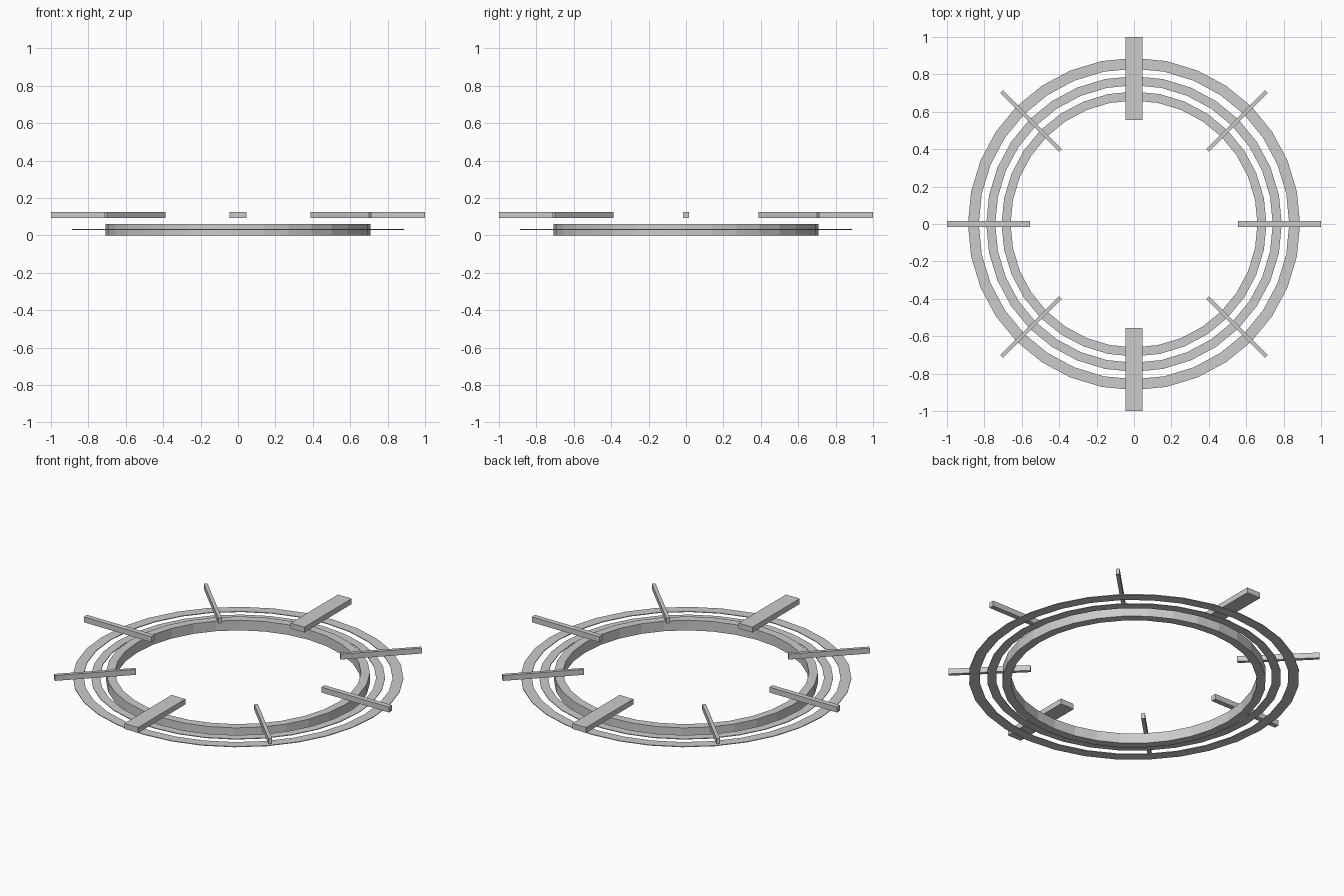
import bpy, bmesh
from math import sin, cos, pi

if "Cube" in bpy.data.objects:
    bpy.data.objects.remove(bpy.data.objects["Cube"])

SIDES = 32


def add_object(name, bm):
    bmesh.ops.recalc_face_normals(bm, faces=bm.faces)
    mesh = bpy.data.meshes.new(name)
    bm.to_mesh(mesh)
    bm.free()
    bpy.context.collection.objects.link(bpy.data.objects.new(name, mesh))


def ring(name, r_in, r_out, z0, z1):
    """Rectangular profile swept around z."""
    bm = bmesh.new()
    loops = []
    for i in range(SIDES):
        a = 2 * pi * i / SIDES
        loops.append([bm.verts.new((r * cos(a), r * sin(a), z))
                      for r, z in ((r_in, z0), (r_out, z0), (r_out, z1), (r_in, z1))])
    for i in range(SIDES):
        p, q = loops[i], loops[(i + 1) % SIDES]
        for k in range(4):
            n = (k + 1) % 4
            bm.faces.new((p[k], q[k], q[n], p[n]))
    add_object(name, bm)


def marker(name, angle, width, r0=0.557, r1=1.0, z0=0.094, z1=0.126):
    """Radial box pointing outward at the given angle."""
    bm = bmesh.new()
    bmesh.ops.create_cube(bm, size=1)
    for v in bm.verts:
        x = (r0 + r1) / 2 + v.co.x * (r1 - r0)
        y = v.co.y * width
        z = (z0 + z1) / 2 + v.co.z * (z1 - z0)
        v.co = (x * cos(angle) - y * sin(angle), x * sin(angle) + y * cos(angle), z)
    add_object(name, bm)


# Raised inner band and two thin flat outer rings
ring("inner_band", 0.66, 0.708, 0.0, 0.06)
ring("middle_flat_ring", 0.742, 0.79, 0.029, 0.033)
ring("outer_flat_ring", 0.83, 0.888, 0.029, 0.033)

# Eight radial bars: wide front/back, medium sides, thin diagonals
for i in range(8):
    if i % 2:
        kind, width = "diagonal_bar", 0.02
    elif i % 4 == 2:
        kind, width = "wide_bar", 0.09
    else:
        kind, width = "side_bar", 0.03
    marker(f"{kind}_{i}", i * pi / 4, width)
